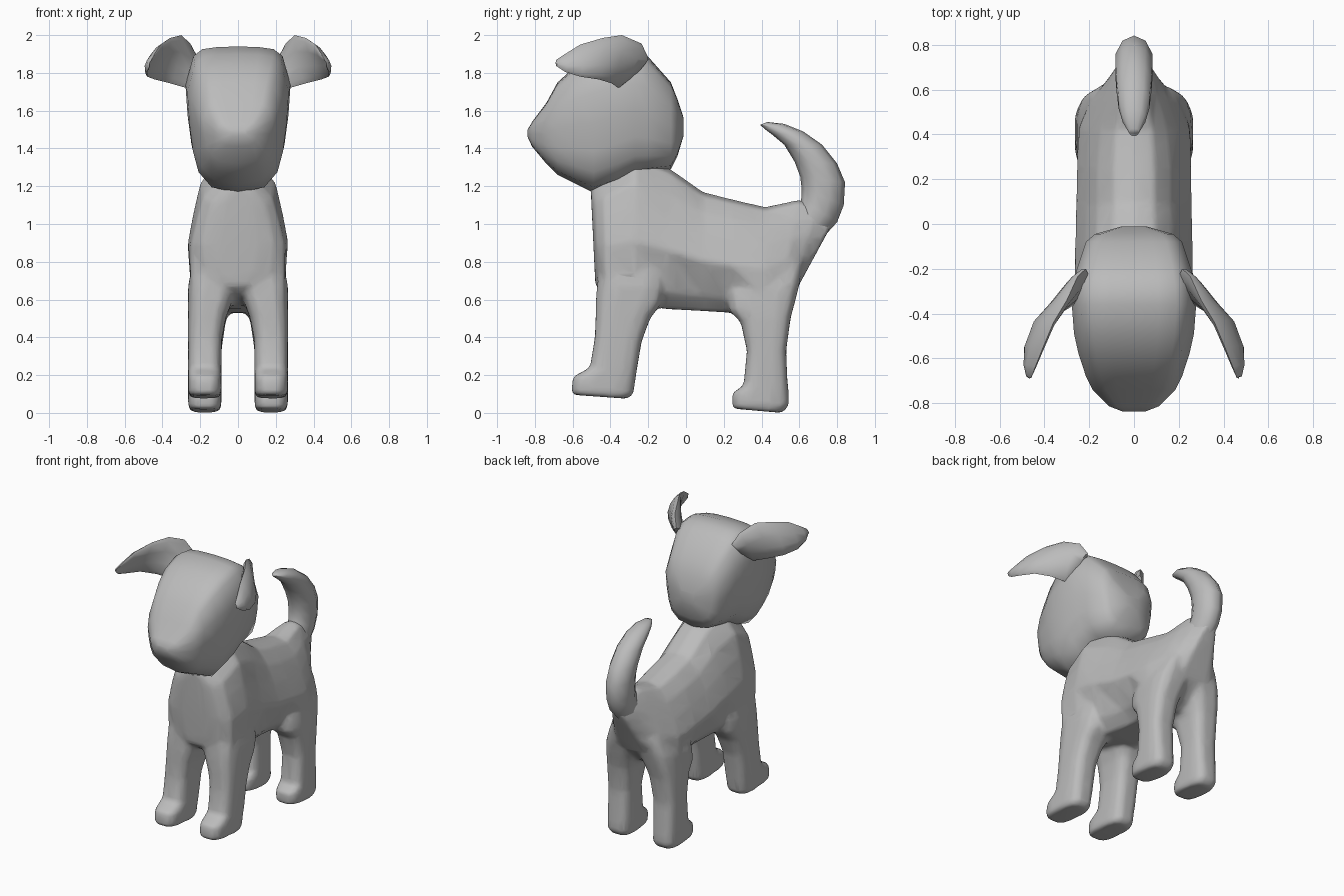
import bpy, bmesh, math

if "Cube" in bpy.data.objects:
    bpy.data.objects.remove(bpy.data.objects["Cube"])

grey = bpy.data.materials.new("grey clay")
grey.diffuse_color = (0.5, 0.5, 0.5, 1)
grey.use_nodes = True
grey.node_tree.nodes["Principled BSDF"].inputs["Base Color"].default_value = grey.diffuse_color


def activate(ob):
    bpy.ops.object.select_all(action='DESELECT')
    ob.select_set(True)
    bpy.context.view_layer.objects.active = ob


def loft(name, rings, angle=70):
    """Skin closed rings of equal length and cap both ends."""
    bm = bmesh.new()
    loops = [[bm.verts.new(p) for p in r] for r in rings]
    n = len(loops[0])
    for a, b in zip(loops, loops[1:]):
        for i in range(n):
            j = (i + 1) % n
            bm.faces.new((a[i], a[j], b[j], b[i]))
    bm.faces.new(loops[0][::-1])
    bm.faces.new(loops[-1])
    bmesh.ops.recalc_face_normals(bm, faces=bm.faces)
    me = bpy.data.meshes.new(name)
    bm.to_mesh(me)
    bm.free()
    me.materials.append(grey)
    ob = bpy.data.objects.new(name, me)
    bpy.context.collection.objects.link(ob)
    activate(ob)
    bpy.ops.object.shade_smooth_by_angle(angle=math.radians(angle))
    return ob


def mirrored(half):
    """Full ring from a half ring running centre line to centre line."""
    return half + [(-x, y, z) for x, y, z in half[-2:0:-1]]


def soft(t, e=0.7):
    """Rounded-square cosine and sine."""
    c, s = math.cos(t), math.sin(t)
    return math.copysign(abs(c) ** e, c), math.copysign(abs(s) ** e, s)


# Body: y at top, y at bottom, top z, bottom z, half widths of back, flank, belly
body = [(-.505, -.48, 1.20, .68, .08, .10, .08), (-.49, -.465, 1.21, .66, .14, .19, .16),
        (-.44, -.42, 1.25, .62, .185, .25, .25), (-.27, -.27, 1.36, .58, .20, .265, .25),
        (-.08, -.10, 1.29, .55, .17, .265, .20), (.09, .09, 1.17, .54, .165, .262, .165),
        (.25, .25, 1.13, .53, .165, .258, .18), (.42, .42, 1.09, .53, .15, .25, .25),
        (.60, .50, 1.13, .57, .10, .20, .23), (.70, .56, 1.10, .63, .085, .14, .18),
        (.79, .60, 1.03, .68, .05, .08, .10)]
rings = []
for yt, yb, zt, zb, wt, wm, wl in body:
    steps = [(0, 0), (.03, .55 * wt), (.18, wt), (.36, .5 * (wt + wm)),
             (.58, wm), (.88, wl), (1, .6 * wl), (1, 0)]
    rings.append(mirrored([(w, yt + (yb - yt) * f, zt + (zb - zt) * f) for f, w in steps]))
torso = loft("body", rings)

# Head: y, top z, bottom z, half width; flat crown, wide brow, narrow jaw
head = [(-.838, 1.50, 1.46, .05), (-.815, 1.54, 1.41, .11), (-.74, 1.64, 1.32, .185),
        (-.68, 1.75, 1.26, .215), (-.58, 1.84, 1.21, .248), (-.49, 1.90, 1.165, .268),
        (-.36, 1.94, 1.21, .278), (-.27, 1.93, 1.26, .27), (-.20, 1.885, 1.27, .255),
        (-.08, 1.75, 1.29, .215), (-.045, 1.66, 1.36, .175), (-.012, 1.56, 1.47, .06)]
outline = [(0, 0), (.005, .4), (.02, .68), (.07, .85), (.28, 1), (.5, .96),
           (.7, .89), (.85, .78), (.96, .52), (1, 0)]
loft("head", [mirrored([(w * f, y, zt + (zb - zt) * t) for t, f in outline])
              for y, zt, zb, w in head])

# Legs: z at front, z at back, front y, back y, inner x, outer x
front_leg = [(.095, .075, -.59, -.31, .10, .25), (.11, .10, -.605, -.28, .088, .264),
             (.19, .15, -.60, -.272, .088, .264), (.24, .22, -.508, -.262, .088, .264),
             (.40, .38, -.482, -.235, .085, .264), (.50, .50, -.478, -.19, .065, .264),
             (.60, .58, -.476, -.13, .03, .264), (.68, .66, -.47, -.11, -.005, .264),
             (.80, .78, -.45, -.11, .0, .24)]
back_leg = [(.022, .0, .255, .51, .10, .25), (.035, .04, .245, .545, .088, .264),
            (.105, .11, .245, .543, .088, .264), (.145, .18, .305, .536, .088, .264),
            (.33, .33, .323, .53, .088, .264), (.48, .50, .29, .553, .065, .264),
            (.54, .60, .23, .58, .03, .258), (.62, .68, .22, .60, -.01, .25),
            (.74, .80, .24, .62, .0, .20)]
parts = [torso]
for label, leg in (("front", front_leg), ("back", back_leg)):
    for side, sx in (("left", 1), ("right", -1)):
        rings = []
        for zf, zk, yf, yk, xi, xo in leg:
            ring = []
            for k in range(12):
                c, s = (v / .98 for v in soft(2 * math.pi * (k + .5) / 12, .6))
                ring.append((sx * ((xi + xo) / 2 + c * (xo - xi) / 2),
                             (yf + yk) / 2 + s * (yk - yf) / 2,
                             (zf + zk) / 2 + s * (zk - zf) / 2))
            rings.append(ring)
        parts.append(loft(f"{label}_leg_{side}", rings))

# Fuse the legs into the body with soft joins
activate(torso)
for p in parts:
    p.select_set(True)
bpy.ops.object.join()
for m in list(torso.modifiers):
    torso.modifiers.remove(m)
rm = torso.modifiers.new("fuse", 'REMESH')
rm.mode, rm.voxel_size, rm.use_smooth_shade = 'VOXEL', .014, True
sm = torso.modifiers.new("soften", 'SMOOTH')
sm.factor, sm.iterations = .5, 8
dc = torso.modifiers.new("thin_out", 'DECIMATE')
dc.ratio = .15
for m in ("fuse", "soften", "thin_out"):
    bpy.ops.object.modifier_apply(modifier=m)
bpy.ops.object.shade_smooth()
torso.data.materials.clear()
torso.data.materials.append(grey)

# Ears: centre x, top y, bottom y, top z, bottom z, half thickness, inward lean
ear = [(.215, -.20, -.33, 1.88, 1.74, .03, .0), (.262, -.235, -.355, 1.955, 1.72, .035, .01),
       (.33, -.34, -.395, 2.0, 1.745, .035, .03), (.40, -.44, -.46, 1.985, 1.765, .032, .04),
       (.445, -.56, -.56, 1.95, 1.78, .028, .035), (.462, -.64, -.64, 1.90, 1.805, .02, .02),
       (.463, -.685, -.685, 1.87, 1.835, .008, .005)]
for side, sx in (("left", 1), ("right", -1)):
    rings = []
    for x, yt, yb, zt, zb, t, lean in ear:
        ring = []
        for k in range(10):
            a = 2 * math.pi * k / 10
            c, s = math.cos(a), math.sin(a)
            cup = .012 * (1 - c * c)  # hollow inner side
            ring.append((sx * (x - lean * c + .8 * t * s + cup),
                         (yt + yb) / 2 + c * (yt - yb) / 2 + .6 * t * s,
                         (zt + zb) / 2 + c * (zt - zb) / 2))
        rings.append(ring)
    loft(f"ear_{side}", rings)

# Tail: inner edge (y, z), outer edge (y, z), half width
tail = [(.56, 1.02, .70, .90, .08), (.61, 1.13, .80, 1.01, .082),
        (.612, 1.19, .835, 1.10, .085), (.605, 1.25, .842, 1.22, .087),
        (.575, 1.33, .80, 1.32, .087), (.52, 1.42, .72, 1.42, .082),
        (.46, 1.47, .62, 1.49, .072), (.42, 1.50, .52, 1.53, .053),
        (.392, 1.525, .43, 1.54, .022)]
rings = []
for yi, zi, yo, zo, w in tail:
    ring = []
    for k in range(10):
        c, s = math.cos(2 * math.pi * k / 10), math.sin(2 * math.pi * k / 10)
        ring.append((w * s, (yi + yo) / 2 + c * (yo - yi) / 2, (zi + zo) / 2 + c * (zo - zi) / 2))
    rings.append(ring)
loft("tail", rings)
